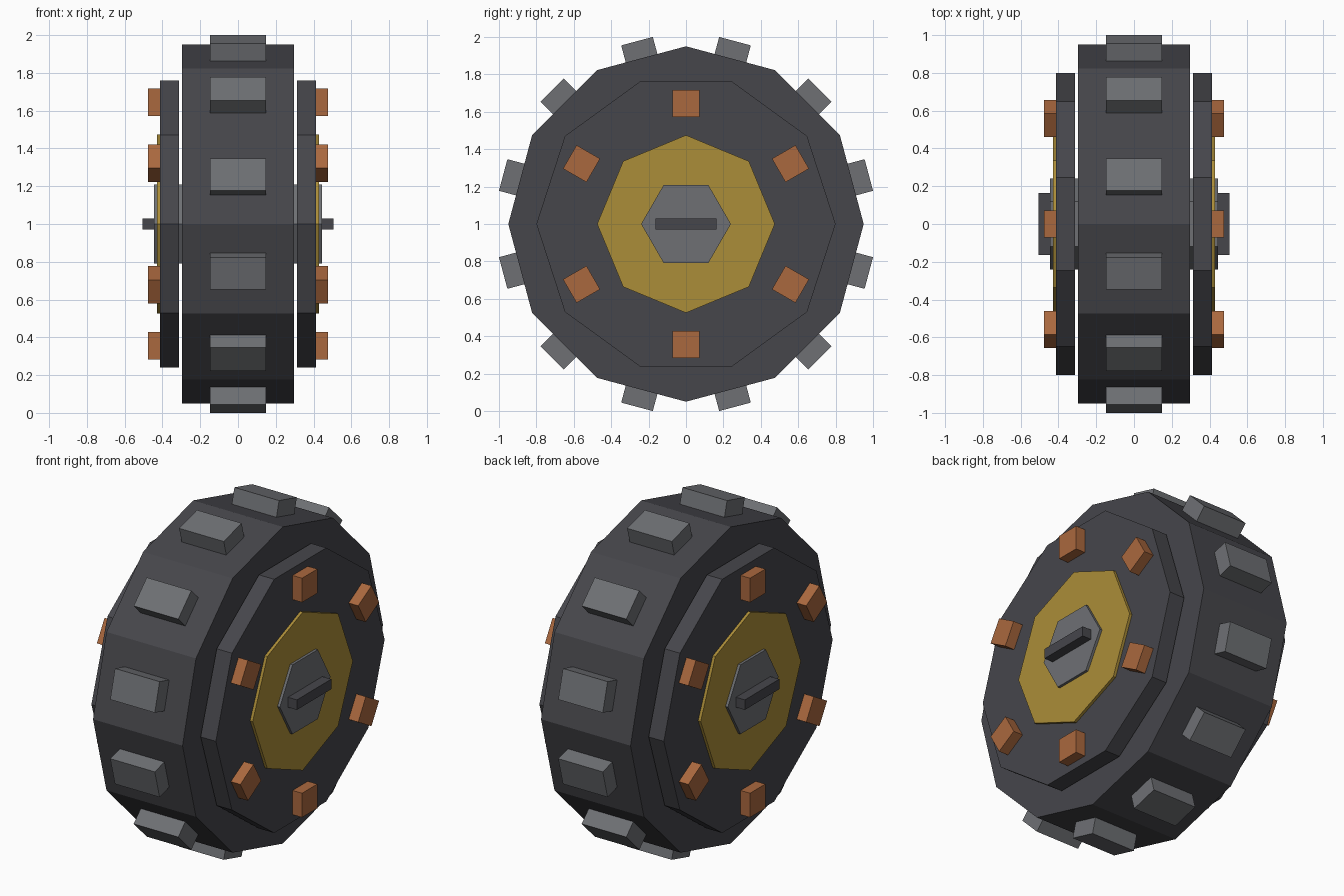
import bpy, bmesh, math
from mathutils import Matrix, Vector

if "Cube" in bpy.data.objects:
    bpy.data.objects.remove(bpy.data.objects["Cube"])

CENTRE = Vector((0, 0, 1))


def material(name, r, g, b):
    lin = [((c / 255 + 0.055) / 1.055) ** 2.4 for c in (r, g, b)]
    m = bpy.data.materials.new(name)
    m.diffuse_color = (*lin, 1)
    m.use_nodes = True
    m.node_tree.nodes["Principled BSDF"].inputs["Base Color"].default_value = m.diffuse_color
    return m


RUBBER = material("dark rubber", 70, 70, 75)
STEEL = material("grey steel", 110, 112, 116)
BRASS = material("brass", 171, 141, 56)
COPPER = material("copper", 170, 104, 62)


def finish(name, bm, mat):
    bmesh.ops.recalc_face_normals(bm, faces=bm.faces)
    mesh = bpy.data.meshes.new(name)
    bm.to_mesh(mesh)
    bm.free()
    mesh.materials.append(mat)
    ob = bpy.data.objects.new(name, mesh)
    bpy.context.collection.objects.link(ob)
    ob.location = CENTRE
    return ob


def disc(name, sides, radius, x0, x1, mat, start=0.0):
    """Flat-sided disc along x; start is the first corner's angle from +y."""
    bm = bmesh.new()
    rings = []
    for x in (x0, x1):
        rings.append([bm.verts.new((x,
                                    radius * math.cos(start + math.tau * i / sides),
                                    radius * math.sin(start + math.tau * i / sides)))
                      for i in range(sides)])
    a, b = rings
    bm.faces.new(a)
    bm.faces.new(b[::-1])
    for i in range(sides):
        j = (i + 1) % sides
        bm.faces.new((a[i], b[i], b[j], a[j]))
    return finish(name, bm, mat)


def block(name, centre, size, mat, angle=0.0):
    """Box placed at centre, then turned around the axle."""
    bm = bmesh.new()
    bmesh.ops.create_cube(bm, size=1, matrix=Matrix.Rotation(angle, 4, 'X')
                          @ Matrix.Translation(centre) @ Matrix.Diagonal((*size, 1)))
    return finish(name, bm, mat)


# Tyre and axle hub
disc("tyre", 12, 0.95, -0.297, 0.297, RUBBER)
disc("axle_hub", 6, 0.24, -0.446, 0.446, STEEL)
block("axle_bar", (0, 0, 0), (1.01, 0.326, 0.06), RUBBER)

# Tread blocks on each flat of the tyre
for i in range(12):
    block(f"tread_block_{i + 1}", (0, 0, 0.937), (0.296, 0.175, 0.15), STEEL,
          math.radians(15 + 30 * i))

# Side plates, brass caps and bolts on both sides
for side, s in (("left", -1), ("right", 1)):
    disc(f"{side}_side_plate", 10, 0.8, s * 0.312, s * 0.413, RUBBER)
    disc(f"{side}_brass_cap", 8, 0.475, s * 0.40, s * 0.43, BRASS)
    for i in range(6):
        block(f"{side}_bolt_{i + 1}", (s * 0.437, 0, 0.645), (0.078, 0.145, 0.145),
              COPPER, math.radians(60 * i))
